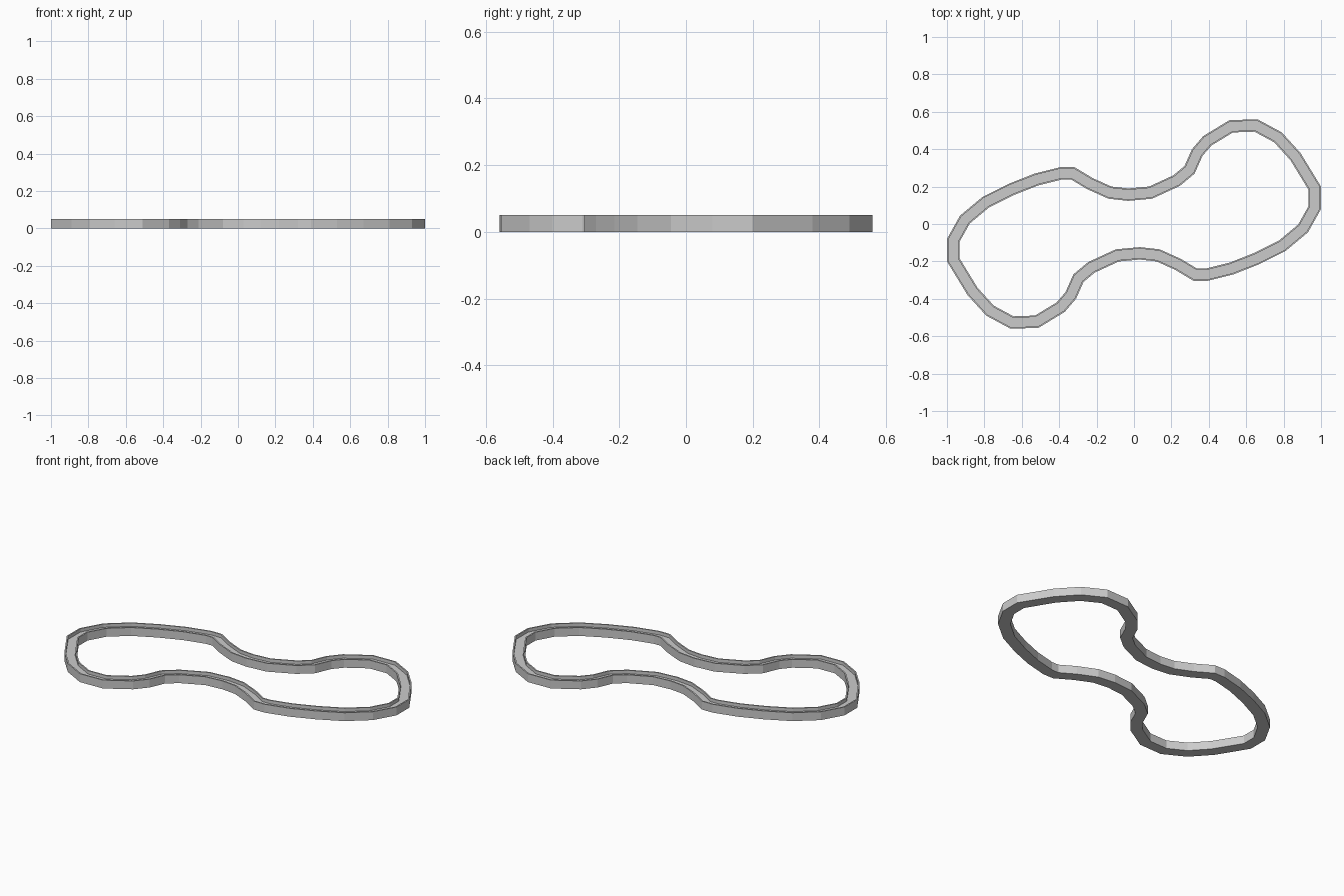
import bpy, bmesh
from mathutils import Vector

if "Cube" in bpy.data.objects:
    bpy.data.objects.remove(bpy.data.objects["Cube"])

# Half of the outer outline, counter-clockwise; the other half is turned 180 degrees
half = [(1.0, .20), (.89, .38), (.79, .49), (.66, .56), (.51, .555), (.37, .47),
        (.31, .40), (.27, .31), (.21, .26), (.08, .20), (-.03, .19), (-.12, .20),
        (-.22, .245), (-.32, .305), (-.39, .305), (-.53, .27), (-.67, .215),
        (-.81, .145), (-.93, .045), (-1.0, -.08)]
outline = [Vector(p) for p in half] + [-Vector(p) for p in half]

# Track cross-section: distance inward from the outline, height
W, LIP, H, FLOOR = .066, .008, .05, .03
section = [(0, 0), (0, H), (LIP, H), (LIP, FLOOR),
           (W - LIP, FLOOR), (W - LIP, H), (W, H), (W, 0)]


def mitre(i):
    """Inward mitre vector at an outline point."""
    p, a, b = outline[i], outline[i - 1], outline[(i + 1) % len(outline)]
    n1 = Vector((-(p - a).y, (p - a).x)).normalized()
    n2 = Vector((-(b - p).y, (b - p).x)).normalized()
    return (n1 + n2) / (1 + n1.dot(n2))


# Sweep the section around the closed outline
bm = bmesh.new()
rings = []
for i, p in enumerate(outline):
    m = mitre(i)
    rings.append([bm.verts.new((*(p + m * d), z)) for d, z in section])
for i, r in enumerate(rings):
    q = rings[(i + 1) % len(rings)]
    for j in range(len(section)):
        k = (j + 1) % len(section)
        bm.faces.new((r[j], q[j], q[k], r[k]))
bmesh.ops.recalc_face_normals(bm, faces=bm.faces)
mesh = bpy.data.meshes.new("track_loop")
bm.to_mesh(mesh)
bm.free()
bpy.context.collection.objects.link(bpy.data.objects.new("track_loop", mesh))
